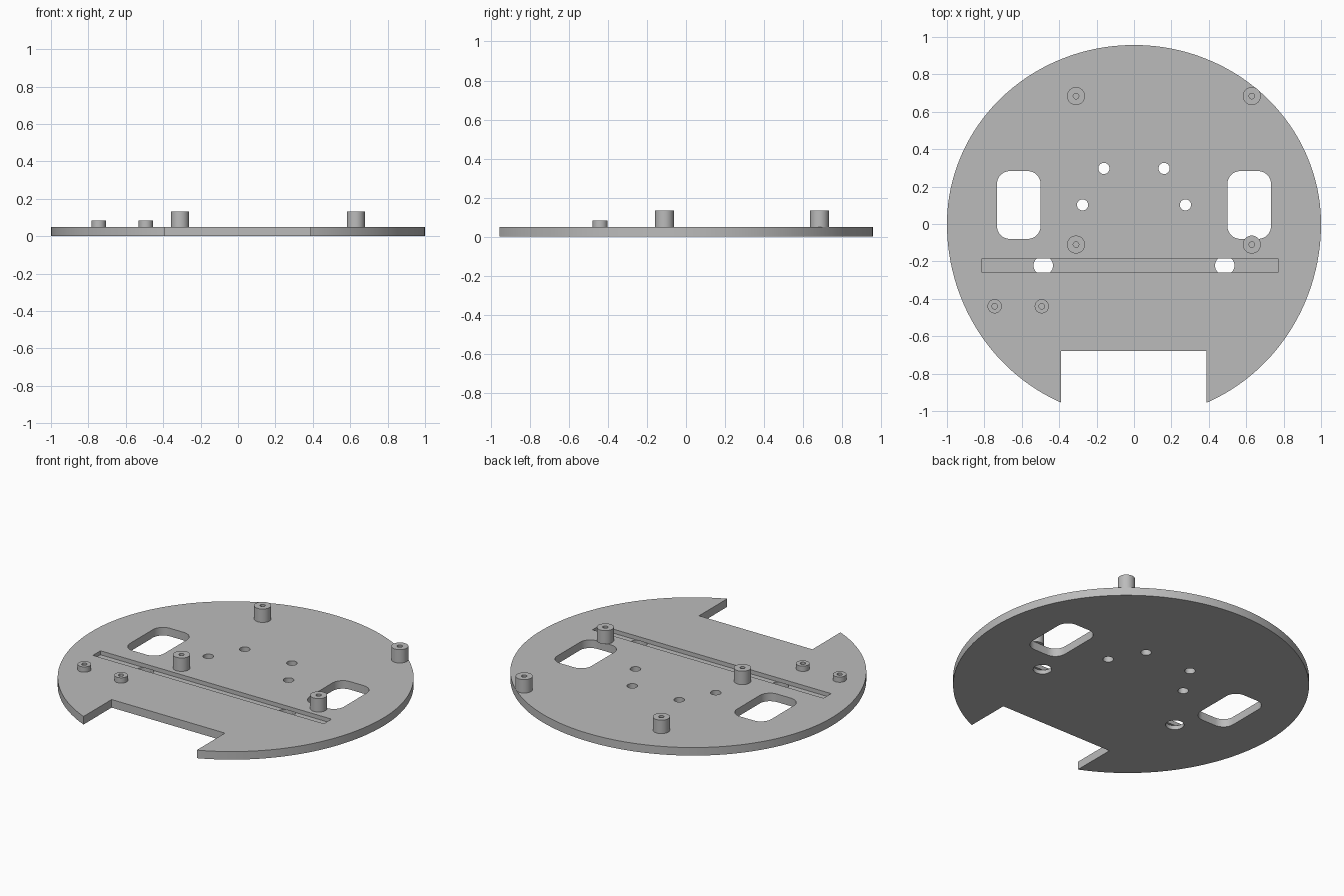
import bpy, bmesh
from math import cos, sin, pi, radians
from mathutils import Matrix, Vector

cube = bpy.data.objects.get("Cube")
if cube:
    bpy.data.objects.remove(cube, do_unlink=True)

THICK = 0.05

grey = bpy.data.materials.new("plain grey")
grey.use_nodes = True
grey.diffuse_color = (0.5, 0.5, 0.5, 1)
grey.node_tree.nodes["Principled BSDF"].inputs["Base Color"].default_value = (0.5, 0.5, 0.5, 1)


def make_object(name, bm):
    bmesh.ops.recalc_face_normals(bm, faces=bm.faces[:])
    mesh = bpy.data.meshes.new(name)
    bm.to_mesh(mesh)
    bm.free()
    obj = bpy.data.objects.new(name, mesh)
    bpy.context.collection.objects.link(obj)
    mesh.materials.append(grey)
    return obj


def prism(name, outline, z0, z1):
    bm = bmesh.new()
    face = bm.faces.new([bm.verts.new((x, y, z0)) for x, y in outline])
    up = bmesh.ops.extrude_face_region(bm, geom=[face])["geom"]
    verts = [v for v in up if isinstance(v, bmesh.types.BMVert)]
    bmesh.ops.translate(bm, verts=verts, vec=(0, 0, z1 - z0))
    return make_object(name, bm)


def circle(x, y, r, n=32):
    return [(x + r * cos(2 * pi * i / n), y + r * sin(2 * pi * i / n)) for i in range(n)]


def rectangle(x0, x1, y0, y1):
    return [(x0, y0), (x1, y0), (x1, y1), (x0, y1)]


def rounded_rectangle(x0, x1, y0, y1, r, n=8):
    corners = [(x1 - r, y1 - r), (x0 + r, y1 - r), (x0 + r, y0 + r), (x1 - r, y0 + r)]
    return [(cx + r * cos(pi / 2 * (k + i / n)), cy + r * sin(pi / 2 * (k + i / n)))
            for k, (cx, cy) in enumerate(corners) for i in range(n + 1)]


def cut(target, outline, z0=-0.1, z1=0.1):
    cutter = prism("cutter", outline, z0, z1)
    cutter.hide_render = True
    mod = target.modifiers.new("cut", 'BOOLEAN')
    mod.operation, mod.solver, mod.object = 'DIFFERENCE', 'EXACT', cutter
    bpy.context.view_layer.objects.active = target
    bpy.ops.object.modifier_apply(modifier=mod.name)
    bpy.data.objects.remove(cutter, do_unlink=True)


def smooth(obj):
    bpy.ops.object.select_all(action='DESELECT')
    obj.select_set(True)
    bpy.context.view_layer.objects.active = obj
    bpy.ops.object.shade_smooth_by_angle(angle=radians(30))


def standoff(name, x, y, radius, height, bore=0.015):
    # Hollow post turned from a half section
    section = [(0, 0), (radius, 0), (radius, height), (bore, height), (bore, 0.004), (0, 0.004)]
    bm = bmesh.new()
    verts = [bm.verts.new((r, 0, z)) for r, z in section]
    edges = [bm.edges.new(pair) for pair in zip(verts, verts[1:])]
    bmesh.ops.spin(bm, geom=verts + edges, axis=(0, 0, 1), cent=(0, 0, 0),
                   angle=2 * pi, steps=40, use_merge=False)
    bmesh.ops.remove_doubles(bm, verts=bm.verts[:], dist=0.0001)
    bmesh.ops.translate(bm, verts=bm.verts[:], vec=(x, y, THICK))
    smooth(make_object(name, bm))


# Rounded base plate, slightly longer toward the front
outline = []
for i in range(160):
    a = 2 * pi * i / 160
    outline.append((cos(a), sin(a) * (0.957 if sin(a) > 0 else 1.037)))
plate = prism("base_plate", outline, 0, THICK)

# Front notch
cut(plate, rectangle(-0.39, 0.387, -1.2, -0.68))

# Wheel windows, screw holes and cable holes on both sides
for s in (-1, 1):
    cx = s * 0.616
    cut(plate, rounded_rectangle(cx - 0.117, cx + 0.117, -0.08, 0.283, 0.07))
    cut(plate, circle(s * 0.161, 0.297, 0.03))
    cut(plate, circle(s * 0.275, 0.102, 0.03))

# Long shallow groove in the top, with holes meeting it from below
cut(plate, rectangle(-0.813, 0.77, -0.259, -0.185), 0.025, 0.1)
for s in (-1, 1):
    cut(plate, circle(s * 0.485, -0.222, 0.052), -0.1, 0.0252)
smooth(plate)

# Four tall standoffs
for side, x in (("right", -0.31), ("left", 0.63)):
    for end, y in (("front", -0.11), ("back", 0.684)):
        standoff(f"tall_standoff_{end}_{side}", x, y, 0.048, 0.083)

# Two short standoffs
for side, x in (("outer", -0.745), ("inner", -0.493)):
    standoff(f"short_standoff_{side}", x, -0.44, 0.038, 0.033)
